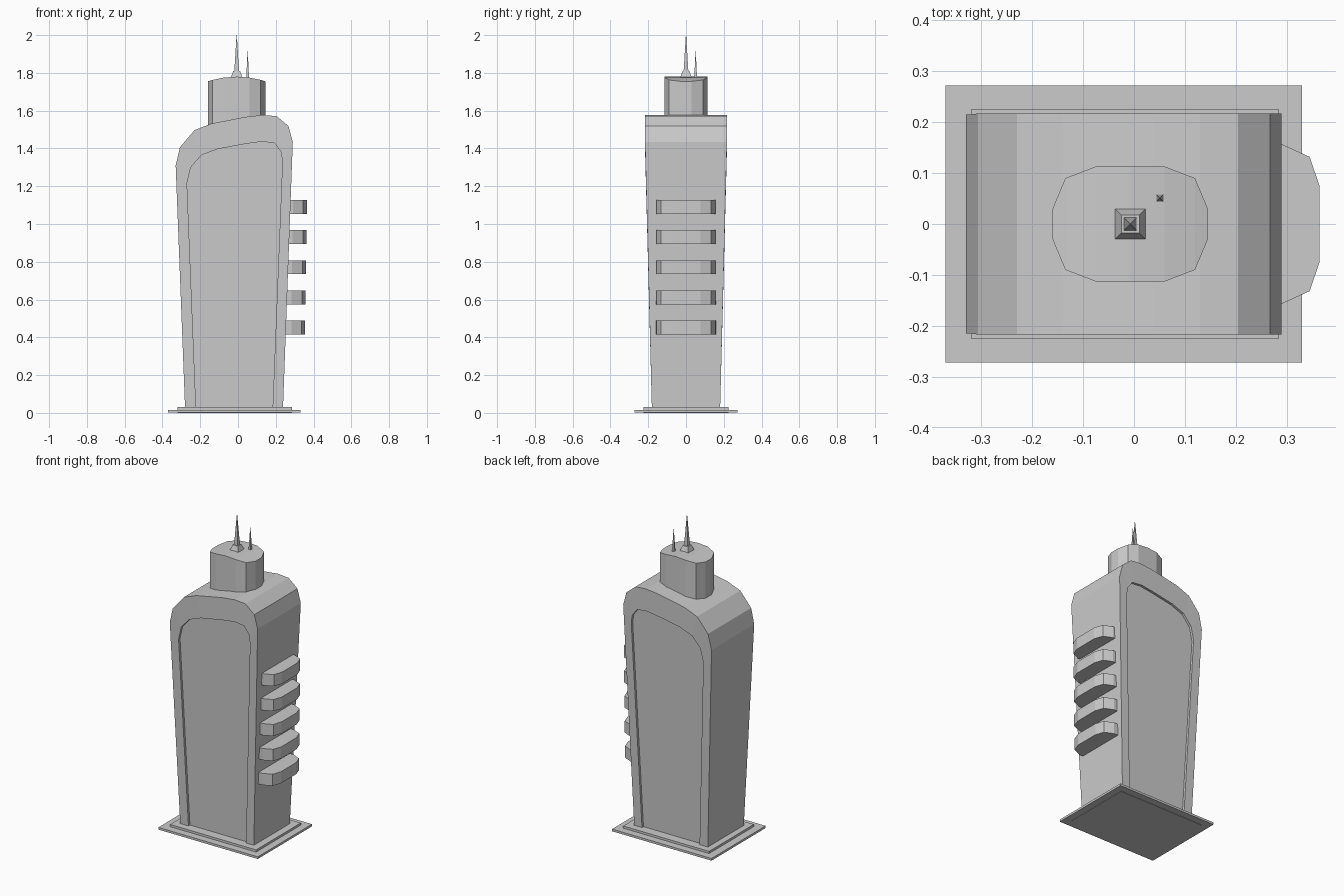
import bpy, bmesh

cube = bpy.data.objects.get("Cube")
if cube:
    bpy.data.objects.remove(cube, do_unlink=True)

GREY = (0.6, 0.6, 0.6, 1.0)
mat = bpy.data.materials.new("concrete_grey")
mat.use_nodes = True
mat.diffuse_color = GREY
mat.node_tree.nodes["Principled BSDF"].inputs["Base Color"].default_value = GREY


def finish(name, bm):
    bmesh.ops.recalc_face_normals(bm, faces=bm.faces)
    mesh = bpy.data.meshes.new(name)
    bm.to_mesh(mesh)
    bm.free()
    mesh.materials.append(mat)
    obj = bpy.data.objects.new(name, mesh)
    bpy.context.collection.objects.link(obj)
    return obj


def bridge(bm, a, b):
    n = len(a)
    for i in range(n):
        j = (i + 1) % n
        bm.faces.new((a[i], a[j], b[j], b[i]))


def loft(name, rings):
    """Closed solid through a stack of equal-length vertex rings."""
    bm = bmesh.new()
    loops = [[bm.verts.new(p) for p in ring] for ring in rings]
    for a, b in zip(loops, loops[1:]):
        bridge(bm, a, b)
    bm.faces.new(loops[0])
    bm.faces.new(loops[-1])
    return finish(name, bm)


def rect(x0, x1, y0, y1, z):
    return [(x0, y0, z), (x1, y0, z), (x1, y1, z), (x0, y1, z)]


def square(cx, cy, h, z):
    return rect(cx - h, cx + h, cy - h, cy + h, z)


# Stepped base
loft("base_plate", [rect(-.37, .33, -.272, .272, z) for z in (.002, .016)])
loft("base_step", [rect(-.32, .285, -.225, .225, z) for z in (0, .03)])

# Tower: arched outline with a recessed panel on front and back
outer = [(-.28, .02), (-.33, 1.31), (-.307, 1.407), (-.23, 1.497), (-.14, 1.532),
         (.04, 1.567), (.13, 1.577), (.204, 1.571), (.267, 1.519), (.29, 1.434), (.238, .02)]
inner = [(-.222, .02), (-.27, 1.217), (-.25, 1.30), (-.193, 1.365), (-.108, 1.397),
         (.04, 1.424), (.124, 1.436), (.193, 1.429), (.228, 1.381), (.235, 1.328), (.183, .02)]


def half_depth(z):
    return .18 + .037 * min(z / 1.4, 1)


bm = bmesh.new()
sides = []
for s in (-1, 1):
    def ring(points, inset):
        return [bm.verts.new((x, s * (half_depth(z) - inset), z)) for x, z in points]
    rim, lip, panel = ring(outer, 0), ring(inner, 0), ring(inner, .015)
    bridge(bm, rim, lip)
    bridge(bm, lip, panel)
    bm.faces.new(panel)
    sides.append(rim)
bridge(bm, *sides)
finish("tower_body", bm)

# Balconies stacked on the left side
half = [(.24, .158), (.29, .157), (.345, .132), (.364, .077)]
plan = half + [(x, -y) for x, y in reversed(half)]
for i in range(5):
    z0, dx = .416 + .159 * i, -.002 * (4 - i)
    loft(f"balcony_{i + 1}", [[(x + dx, y, z) for x, y in plan] for z in (z0, z0 + .074)])

# Rooftop drum with a gently arched top
columns = [(-.16, .03), (-.135, .09), (-.075, .113), (-.007, .113),
           (.06, .113), (.12, .09), (.145, .03)]
bm = bmesh.new()
top, low = [], []
for x, h in columns:
    z = 1.78 - .024 * ((x + .007) / .15) ** 2
    top.append([bm.verts.new((x, s * h, z)) for s in (-1, 1)])
    low.append([bm.verts.new((x, s * h, 1.5)) for s in (-1, 1)])
for a, b in zip(top, top[1:]):
    bm.faces.new((a[0], b[0], b[1], a[1]))


def around(c):
    return [p[0] for p in c] + [p[1] for p in reversed(c)]


bridge(bm, around(low), around(top))
bm.faces.new(around(low))
finish("rooftop_drum", bm)

# Spires
loft("spire_foot", [square(-.007, 0, .032, 1.772), square(-.007, 0, .018, 1.81)])
loft("main_spire", [square(-.007, 0, .013, 1.80), square(-.007, 0, .0008, 2.0)])
loft("small_spire", [square(.051, .051, .008, 1.76), square(.051, .051, .0006, 1.915)])
